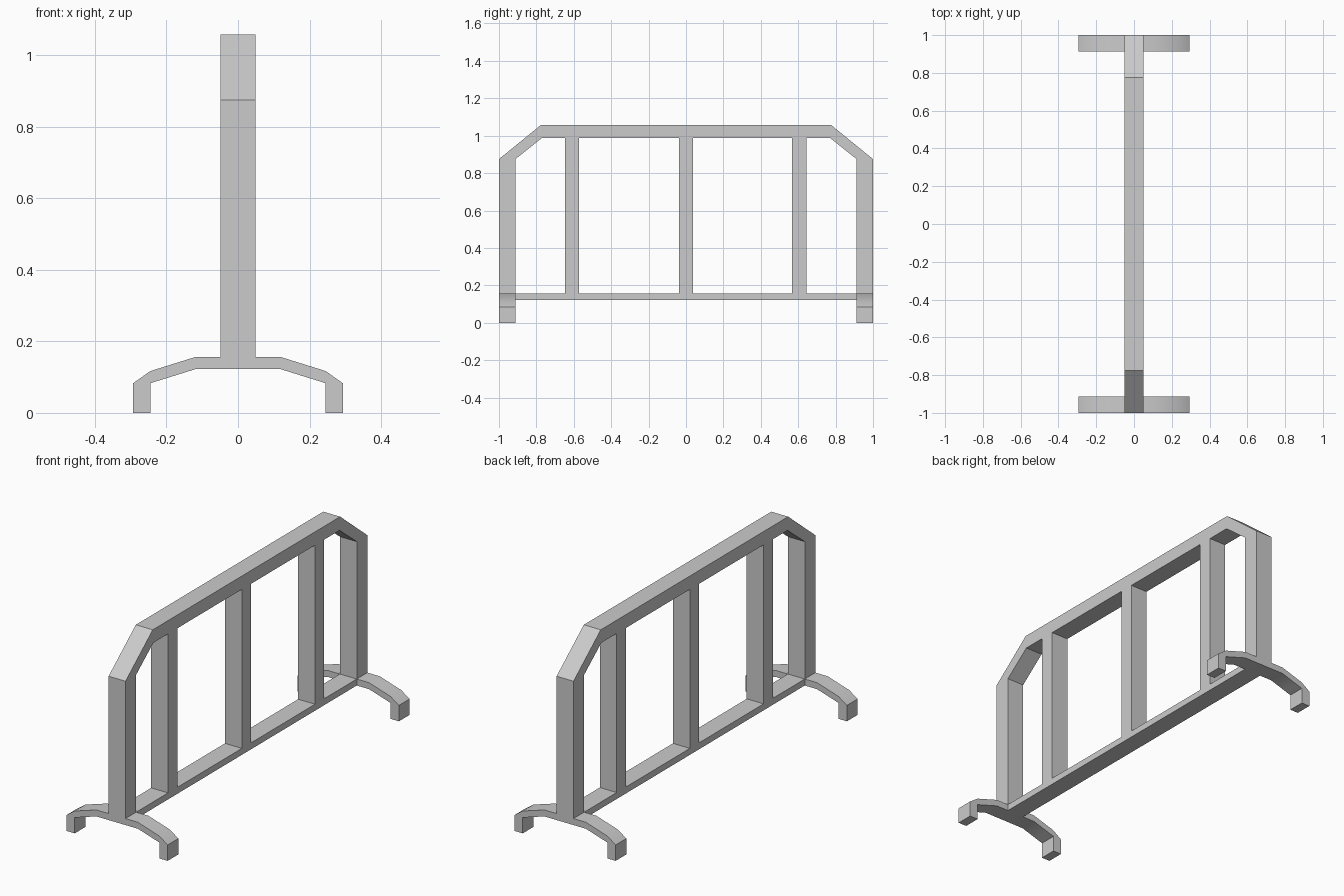
import bpy, bmesh, math
from mathutils import Vector

if "Cube" in bpy.data.objects:
    bpy.data.objects.remove(bpy.data.objects["Cube"])


def make_object(name, bm):
    bmesh.ops.recalc_face_normals(bm, faces=bm.faces)
    mesh = bpy.data.meshes.new(name)
    bm.to_mesh(mesh)
    bm.free()
    obj = bpy.data.objects.new(name, mesh)
    bpy.context.collection.objects.link(obj)
    return obj


def arch(name, outer, inner, to_3d, lo, hi):
    """Band between two half-profiles mirrored across 0, extruded lo..hi."""
    def full(half):
        return half + [(-a, z) for a, z in reversed(half)]
    bm = bmesh.new()
    rows = [[bm.verts.new(to_3d(a, z, lo)) for a, z in full(p)] for p in (outer, inner)]
    o, i = rows
    faces = [bm.faces.new((o[k], o[k + 1], i[k + 1], i[k])) for k in range(len(o) - 1)]
    ext = bmesh.ops.extrude_face_region(bm, geom=faces, use_keep_orig=True)
    shift = Vector(to_3d(0, 0, hi - lo))
    bmesh.ops.translate(bm, vec=shift,
                        verts=[g for g in ext["geom"] if isinstance(g, bmesh.types.BMVert)])
    return make_object(name, bm)


def box(name, y0, y1, z0, z1, half_x=0.049):
    bm = bmesh.new()
    bmesh.ops.create_cube(bm, size=1)
    for v in bm.verts:
        v.co = (v.co.x * 2 * half_x,
                (y0 + y1) / 2 + v.co.y * (y1 - y0),
                (z0 + z1) / 2 + v.co.z * (z1 - z0))
    return make_object(name, bm)


# Bent outer frame, profile in the YZ plane
arch("frame",
     [(1.0, 0.156), (1.0, 0.875), (0.775, 1.058)],
     [(0.912, 0.156), (0.912, 0.875), (0.77, 0.988)],
     lambda a, z, t: (t, a, z), -0.049, 0.049)

# Lower rail and upright bars
box("lower_rail", -0.912, 0.912, 0.122, 0.156)
for n, y in enumerate((-0.61, 0, 0.605)):
    box(f"upright_bar_{n + 1}", y - 0.038, y + 0.038, 0.156, 0.988)

# Arched feet at both ends, profile in the XZ plane
for name, lo, hi in (("front_foot", -1.0, -0.912), ("back_foot", 0.912, 1.0)):
    foot = arch(name,
                [(0.293, 0), (0.293, 0.083), (0.245, 0.117), (0.12, 0.156)],
                [(0.245, 0), (0.245, 0.083), (0.20, 0.097), (0.12, 0.122)],
                lambda a, z, t: (a, t, z), lo, hi)
    bpy.ops.object.select_all(action='DESELECT')
    foot.select_set(True)
    bpy.context.view_layer.objects.active = foot
    bpy.ops.object.shade_smooth_by_angle(angle=math.radians(30))
